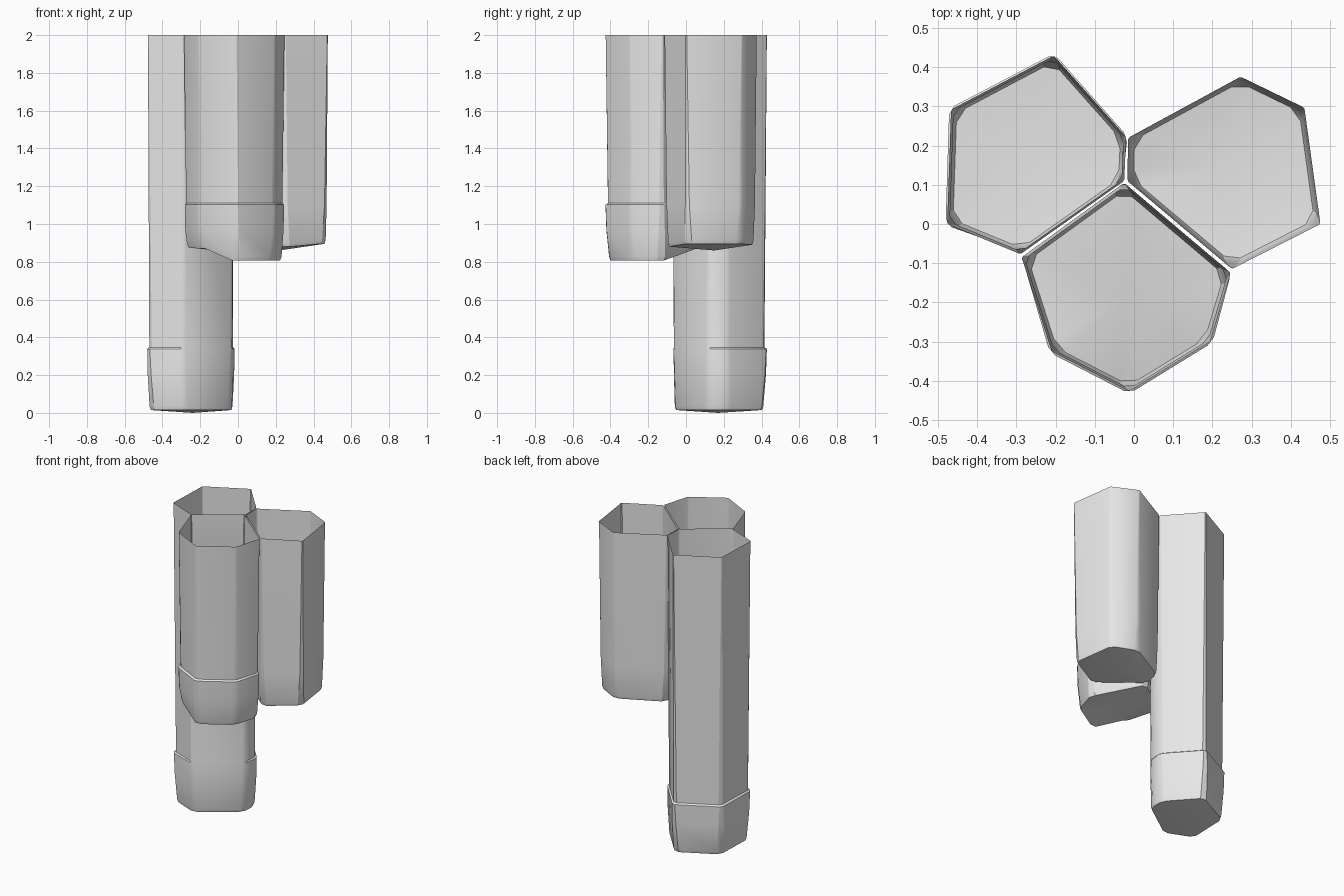
import bpy, bmesh
from mathutils import Vector

if "Cube" in bpy.data.objects:
    bpy.data.objects.remove(bpy.data.objects["Cube"])

stone = bpy.data.materials.new("pale grey stone")
stone.diffuse_color = (0.8, 0.8, 0.8, 1)
stone.use_nodes = True
stone.node_tree.nodes["Principled BSDF"].inputs["Base Color"].default_value = stone.diffuse_color


def truncated(points, amount):
    """Cut each corner of an outline, giving two points per corner."""
    pts = [Vector(p) for p in points]
    out = []
    for i, p in enumerate(pts):
        for q in (pts[i - 1], pts[(i + 1) % len(pts)]):
            out.append(p + (q - p).normalized() * amount)
    return out


def column(name, outline, levels, bottoms, tip, flare=None):
    """Open-topped shell. levels: (z, scale, corner cut, flared?)."""
    bm = bmesh.new()
    centre = sum((Vector(p) for p in outline), Vector((0, 0))) / len(outline)
    flare = flare or [0] * len(outline)
    rings = []

    def ring(scale, cut, flared, z):
        pts = []
        for p, f in zip(outline, flare):
            d = Vector(p) - centre
            pts.append(centre + d * scale + d.normalized() * flared * f)
        rings.append([bm.verts.new((p.x, p.y, z(i // 2)))
                      for i, p in enumerate(truncated(pts, cut))])

    for z, scale, cut, flared in levels:
        ring(scale, cut, flared, lambda i, z=z: z)
    # uneven broken end with a small chamfer
    ring(0.965, 0.025, 0, lambda i: bottoms[i] + 0.02)
    ring(0.935, 0.025, 0, lambda i: bottoms[i])
    n = len(rings[0])
    for a, b in zip(rings, rings[1:]):
        for i in range(n):
            j = (i + 1) % n
            bm.faces.new((a[i], a[j], b[j], b[i]))
    end = bm.verts.new(tip)
    for i in range(n):
        bm.faces.new((rings[-1][i], rings[-1][(i + 1) % n], end))
    bmesh.ops.recalc_face_normals(bm, faces=bm.faces)
    # the shell is open, so make sure the end faces downwards
    bm.normal_update()
    if sum(f.normal.z * f.calc_area() for f in end.link_faces) > 0:
        bmesh.ops.reverse_faces(bm, faces=bm.faces)
    mesh = bpy.data.meshes.new(name)
    bm.to_mesh(mesh)
    bm.free()
    mesh.materials.append(stone)
    obj = bpy.data.objects.new(name, mesh)
    bpy.context.collection.objects.link(obj)
    bpy.context.view_layer.objects.active = obj
    obj.select_set(True)
    bpy.ops.object.shade_smooth_by_angle(angle=0.5)
    obj.select_set(False)


def collared(z):
    """Shaft that narrows slightly, then steps out to a thicker end."""
    return [(2, 1, 0.004, 0), (z + 0.002, 0.97, 0.015, 0),
            (z - 0.006, 0.975, 0.015, 1), (z - 0.14, 0.975, 0.02, 0.8)]


# tall column on the left
column("tall_column",
       [(-0.205, 0.43), (-0.467, 0.292), (-0.477, 0.0),
        (-0.29, -0.077), (-0.025, 0.11), (-0.02, 0.222)],
       collared(0.345), [0.015] * 6, (-0.24, 0.17, 0),
       [0.012, 0.012, 0.012, 0, 0, 0.01])

# front column with a slanted broken end
column("front_column",
       [(-0.025, 0.105), (-0.287, -0.085), (-0.21, -0.325),
        (-0.012, -0.427), (0.195, -0.3), (0.247, -0.125)],
       collared(1.108), [0.875, 0.875, 0.87, 0.808, 0.808, 0.808],
       (-0.02, -0.19, 0.85), [0, 0.006, 0.012, 0.012, 0.012, 0.008])

# right column, no collar
column("right_column",
       [(-0.015, 0.22), (0.272, 0.376), (0.435, 0.297),
        (0.476, 0.0), (0.25, -0.115), (-0.017, 0.11)],
       [(2, 1, 0.004, 0), (1.1, 0.98, 0.015, 0)],
       [0.885, 0.89, 0.895, 0.895, 0.88, 0.875], (0.22, 0.15, 0.86))
